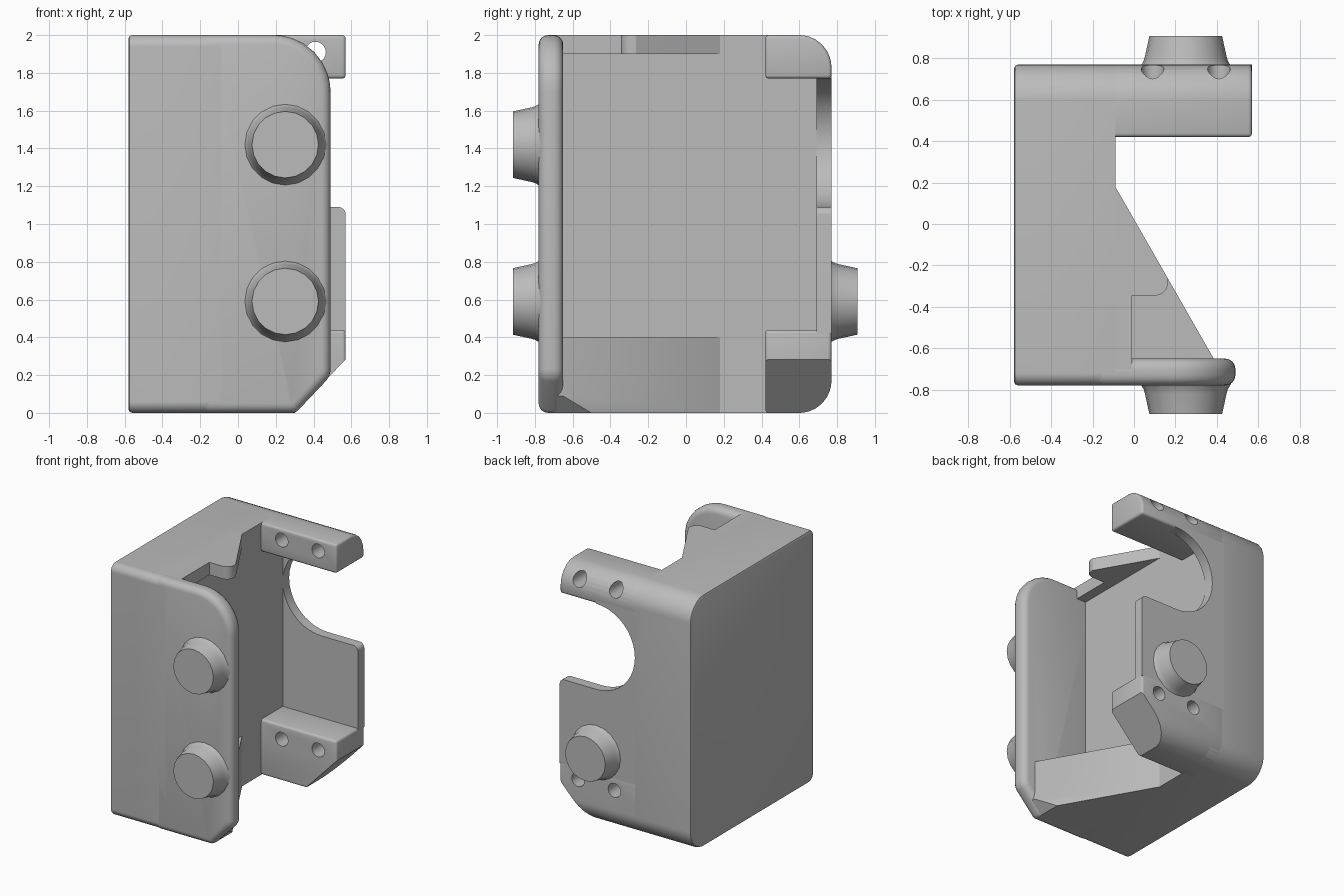
import bpy, bmesh, math
from mathutils import Vector

old = bpy.data.objects.get("Cube")
if old:
    bpy.data.objects.remove(old, do_unlink=True)

GREY = (0.5, 0.5, 0.5, 1)
mat = bpy.data.materials.new("plain grey")
mat.use_nodes = True
mat.diffuse_color = GREY
mat.node_tree.nodes["Principled BSDF"].inputs["Base Color"].default_value = GREY

BOTTOM, TOP = 0.0, 2.0
LEFT, INNER, RIGHT = -0.58, -0.09, 0.57
FRONT, BACK = -0.78, 0.77
BURY = -0.2          # how far parts reach into the main block


def rounded(corners, steps=8):
    """Polygon from (u, v, radius) corners, with arcs where radius > 0."""
    out = []
    n = len(corners)
    for i, (u, v, r) in enumerate(corners):
        p = Vector((u, v))
        if r == 0:
            out.append(p)
            continue
        a = (Vector(corners[i - 1][:2]) - p).normalized()
        b = (Vector(corners[(i + 1) % n][:2]) - p).normalized()
        half = a.angle(b) / 2
        start, end = p + a * r / math.tan(half), p + b * r / math.tan(half)
        centre = p + (a + b).normalized() * r / math.sin(half)
        for k in range(steps + 1):
            d = (start - centre).lerp(end - centre, k / steps)
            out.append(centre + d.normalized() * r)
    return out


def prism(name, pts, axis, lo, hi, bevel=0, segments=3, pick=lambda m: True):
    """Extrude a profile along an axis; optionally bevel its sharp edges."""
    place = {"x": lambda u, v, w: (w, u, v),
             "y": lambda u, v, w: (u, w, v),
             "z": lambda u, v, w: (u, v, w)}[axis]
    bm = bmesh.new()
    ends = [[bm.verts.new(place(p[0], p[1], w)) for p in pts] for w in (lo, hi)]
    for ring in ends:
        bm.faces.new(ring)
    n = len(pts)
    for i in range(n):
        j = (i + 1) % n
        bm.faces.new((ends[0][i], ends[0][j], ends[1][j], ends[1][i]))
    bmesh.ops.recalc_face_normals(bm, faces=bm.faces)
    if bevel:
        edges = [e for e in bm.edges if e.calc_face_angle(0) > math.radians(50)
                 and pick((e.verts[0].co + e.verts[1].co) / 2)]
        bmesh.ops.bevel(bm, geom=edges, offset=bevel, segments=segments,
                        profile=0.5, affect="EDGES", clamp_overlap=True)
    return make(name, bm)


def make(name, bm):
    mesh = bpy.data.meshes.new(name)
    bm.to_mesh(mesh)
    bm.free()
    mesh.materials.append(mat)
    obj = bpy.data.objects.new(name, mesh)
    bpy.context.collection.objects.link(obj)
    return obj


def activate(obj):
    bpy.ops.object.select_all(action="DESELECT")
    obj.select_set(True)
    bpy.context.view_layer.objects.active = obj


def cut(obj, cutter):
    mod = obj.modifiers.new("cut", "BOOLEAN")
    mod.operation = "DIFFERENCE"
    mod.solver = "EXACT"
    mod.object = cutter
    activate(obj)
    bpy.ops.object.modifier_apply(modifier=mod.name)
    bpy.data.objects.remove(cutter, do_unlink=True)


def circle(x, z, r, sides=20):
    return [(x + r * math.cos(math.tau * k / sides),
             z + r * math.sin(math.tau * k / sides)) for k in range(sides)]


def cut_chamfer(obj):
    """Slanted lower right corner shared by several parts."""
    pts = [(0.2, -0.105), (0.7, 0.42), (0.7, -0.105)]
    cut(obj, prism("chamfer_cutter", pts, "y", -1, 1))


def cut_holes(obj, z):
    for x in (0.09, 0.41):
        cut(obj, prism("hole_cutter", circle(x, z, 0.055), "y", 0.2, 1))


parts = []

# solid main block, rounded along its long horizontal edges
side = rounded([(FRONT, BOTTOM, 0.06), (BACK, BOTTOM, 0.17),
                (BACK, TOP, 0.17), (FRONT, TOP, 0.06)])
parts.append(prism("main_block", side, "x", LEFT, INNER, 0.02, 2,
                   lambda m: m.x < LEFT + 0.01))

# front wall with softened rim
outline = rounded([(BURY, BOTTOM, 0), (0.305, BOTTOM, 0.05), (0.49, 0.195, 0.1),
                   (0.49, TOP, 0.3), (BURY, TOP, 0)])
parts.append(prism("front_wall", outline, "y", FRONT, -0.65, 0.06, 4))

# back wall with a round notch open to the side
notch = [(0.25 - 0.34 * math.sin(t), 1.43 - 0.34 * math.cos(t))
         for t in (math.pi * k / 20 for k in range(21))]
plate = rounded([(BURY, 0.42, 0), (RIGHT, 0.42, 0), (RIGHT, 1.09, 0.04)]
                + [(x, z, 0) for x, z in notch]
                + [(0.25, 1.8, 0), (BURY, 1.8, 0)])
parts.append(prism("back_wall", plate, "y", 0.69, BACK))

# upper and lower drilled rails along the back
upper = rounded([(0.42, 1.77, 0), (BACK, 1.77, 0), (BACK, TOP, 0.17), (0.42, TOP, 0)])
lower = rounded([(0.42, BOTTOM, 0), (BACK, BOTTOM, 0.17), (BACK, 0.44, 0), (0.42, 0.44, 0)])
for name, profile, hole_z in (("upper_rail", upper, 1.91), ("lower_rail", lower, 0.33)):
    rail = prism(name, profile, "x", BURY, RIGHT, 0.018, 3)
    if name == "lower_rail":
        cut_chamfer(rail)
    cut_holes(rail, hole_z)
    parts.append(rail)

# bottom gusset
gusset = [(BURY, 0.18), (INNER, 0.18), (0.385, -0.65), (0.385, -0.7), (BURY, -0.7)]
bottom = prism("bottom_gusset", gusset, "z", BOTTOM, 0.4)
cut_chamfer(bottom)
parts.append(bottom)

# thin top gusset with a stepped recess
step = rounded([(BURY, 0.18, 0), (INNER, 0.18, 0), (0.165, -0.265, 0.01),
                (0.16, -0.345, 0.06), (-0.01, -0.345, 0), (-0.01, -0.7, 0),
                (BURY, -0.7, 0)])
parts.append(prism("top_gusset", step, "z", 1.9, TOP))


# tapered round feet with a small flare at the wall
def foot(name, z, wall, direction, sides=20):
    bm = bmesh.new()
    rings = []
    for r, d in ((0.22, -0.01), (0.212, 0.003), (0.203, 0.02), (0.197, 0.04), (0.176, 0.137)):
        rings.append([bm.verts.new((x, wall + direction * d, h))
                      for x, h in circle(0.25, z, r, sides)])
    for a, b in zip(rings, rings[1:]):
        for i in range(sides):
            j = (i + 1) % sides
            bm.faces.new((a[i], a[j], b[j], b[i]))
    bm.faces.new(rings[0])
    bm.faces.new(rings[-1])
    bmesh.ops.recalc_face_normals(bm, faces=bm.faces)
    return make(name, bm)


parts.append(foot("front_upper_foot", 1.42, FRONT, -1))
parts.append(foot("front_lower_foot", 0.59, FRONT, -1))
parts.append(foot("back_foot", 0.59, BACK, 1))

for part in parts:
    activate(part)
    bpy.ops.object.shade_smooth_by_angle(angle=math.radians(32))
